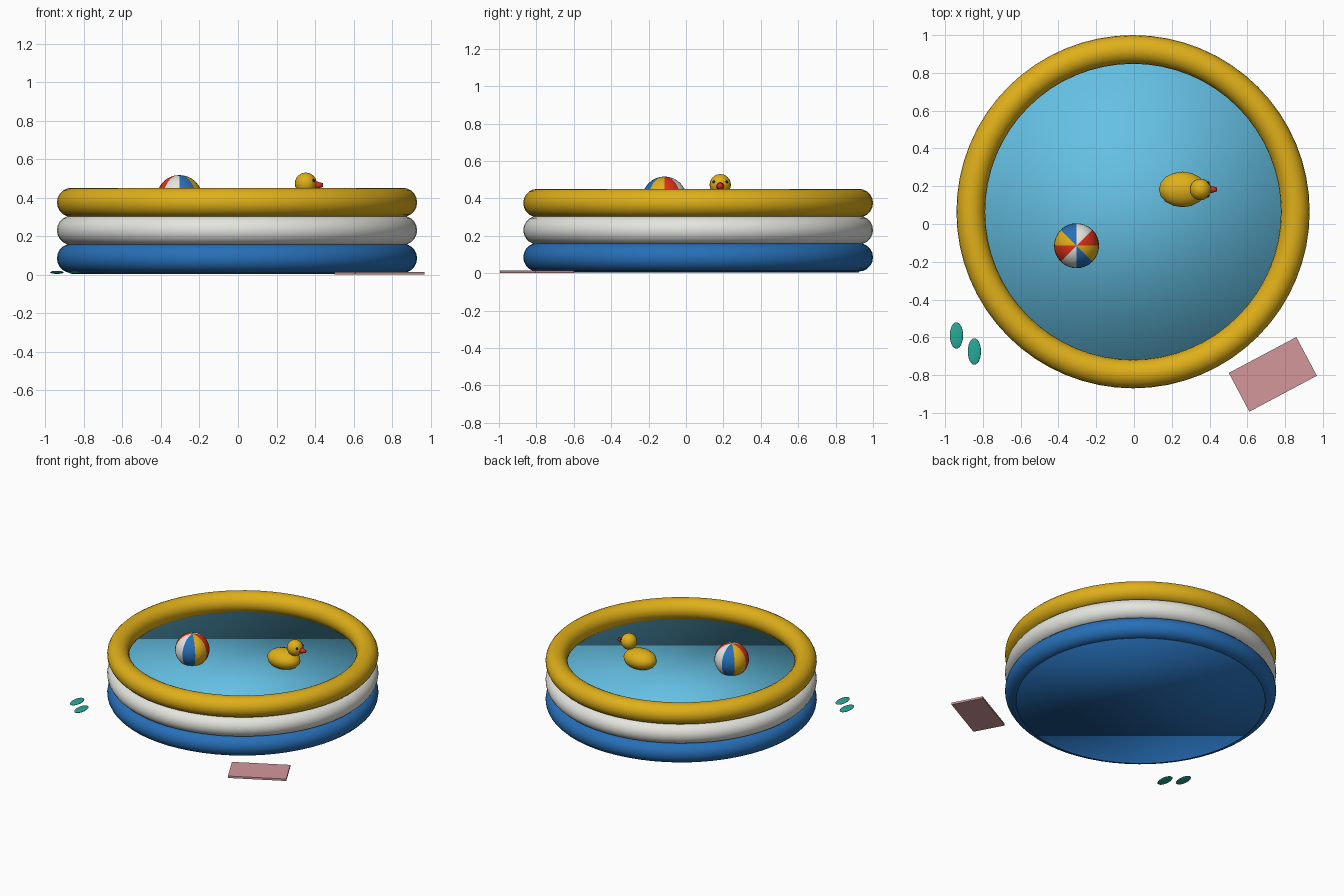
import bpy, math

if "Cube" in bpy.data.objects:
    bpy.data.objects.remove(bpy.data.objects["Cube"])

CX, CY = -0.005, 0.065          # pool centre
DUCK_Y = 0.183


def material(name, rgb):
    m = bpy.data.materials.new(name)
    m.diffuse_color = (*rgb, 1)
    m.use_nodes = True
    m.node_tree.nodes["Principled BSDF"].inputs["Base Color"].default_value = m.diffuse_color
    return m


YELLOW = material("yellow", (0.74, 0.43, 0.01))
WHITE = material("white", (0.78, 0.78, 0.74))
BLUE = material("blue", (0.02, 0.16, 0.48))
RED = material("red", (0.72, 0.03, 0.01))
WATER = material("water_blue", (0.13, 0.53, 0.78))
TEAL = material("teal", (0.02, 0.40, 0.31))
PINK = material("pink", (0.65, 0.31, 0.33))
BLACK = material("black", (0.01, 0.01, 0.01))


def finish(name, *mats, smooth=True):
    """Name the active object, colour it and shade it."""
    ob = bpy.context.object
    ob.name = name
    for m in mats:
        ob.data.materials.append(m)
    if smooth:
        bpy.ops.object.shade_smooth()
    return ob


def ellipsoid(name, mat, loc, radii, segments=24, rings=12):
    bpy.ops.mesh.primitive_uv_sphere_add(segments=segments, ring_count=rings,
                                         radius=1, location=loc)
    bpy.context.object.scale = radii
    return finish(name, mat)


def disc(name, mat, radius, z0, z1):
    bpy.ops.mesh.primitive_cylinder_add(vertices=64, radius=radius, depth=z1 - z0,
                                        location=(CX, CY, (z0 + z1) / 2))
    return finish(name, mat)


# Three stacked inflated rings
for name, mat, z in (("bottom_ring", BLUE, 0.085), ("middle_ring", WHITE, 0.23),
                     ("top_ring", YELLOW, 0.375)):
    bpy.ops.mesh.primitive_torus_add(major_segments=64, minor_segments=20,
                                     major_radius=0.859, minor_radius=0.076,
                                     location=(CX, CY, z))
    finish(name, mat)

# Floor and water (softly shaded right over the rim)
disc("pool_floor", BLUE, 0.86, 0.004, 0.03)
disc("water", WATER, 0.85, 0.03, 0.31)

# Beach ball: eight wedges coloured by direction
bpy.ops.mesh.primitive_uv_sphere_add(segments=32, ring_count=16, radius=0.119,
                                     location=(-0.304, -0.115, 0.398))
ball = finish("beach_ball", RED, WHITE, BLUE, YELLOW)
for p in ball.data.polygons:
    angle = math.atan2(p.center.y, p.center.x) % math.tau
    p.material_index = int(angle / (math.pi / 4)) % 4

# Toy duck
ellipsoid("duck_body", YELLOW, (0.257, DUCK_Y, 0.365), (0.125, 0.094, 0.072), 16, 10)
ellipsoid("duck_head", YELLOW, (0.352, DUCK_Y, 0.473), (0.057, 0.057, 0.057), 20, 12)
bpy.ops.mesh.primitive_cone_add(vertices=16, radius1=0.023, radius2=0.01, depth=0.045,
                                location=(0.418, DUCK_Y, 0.465),
                                rotation=(0, math.pi / 2, 0))
finish("duck_beak", RED)
for side, s in (("left", 1), ("right", -1)):
    ellipsoid(side + "_eye", BLACK, (0.392, DUCK_Y + s * 0.034, 0.488),
              (0.008, 0.008, 0.008), 12, 8)

# Towel on the ground
bpy.ops.mesh.primitive_cube_add(size=1, location=(0.735, -0.796, 0.0075),
                                rotation=(0, 0, math.radians(28)))
bpy.context.object.scale = (0.405, 0.232, 0.015)
finish("towel", PINK, smooth=False)

# Pair of sandals
for name, x, y in (("left_sandal", -0.94, -0.59), ("right_sandal", -0.845, -0.675)):
    ellipsoid(name, TEAL, (x, y, 0.012), (0.035, 0.07, 0.008))
